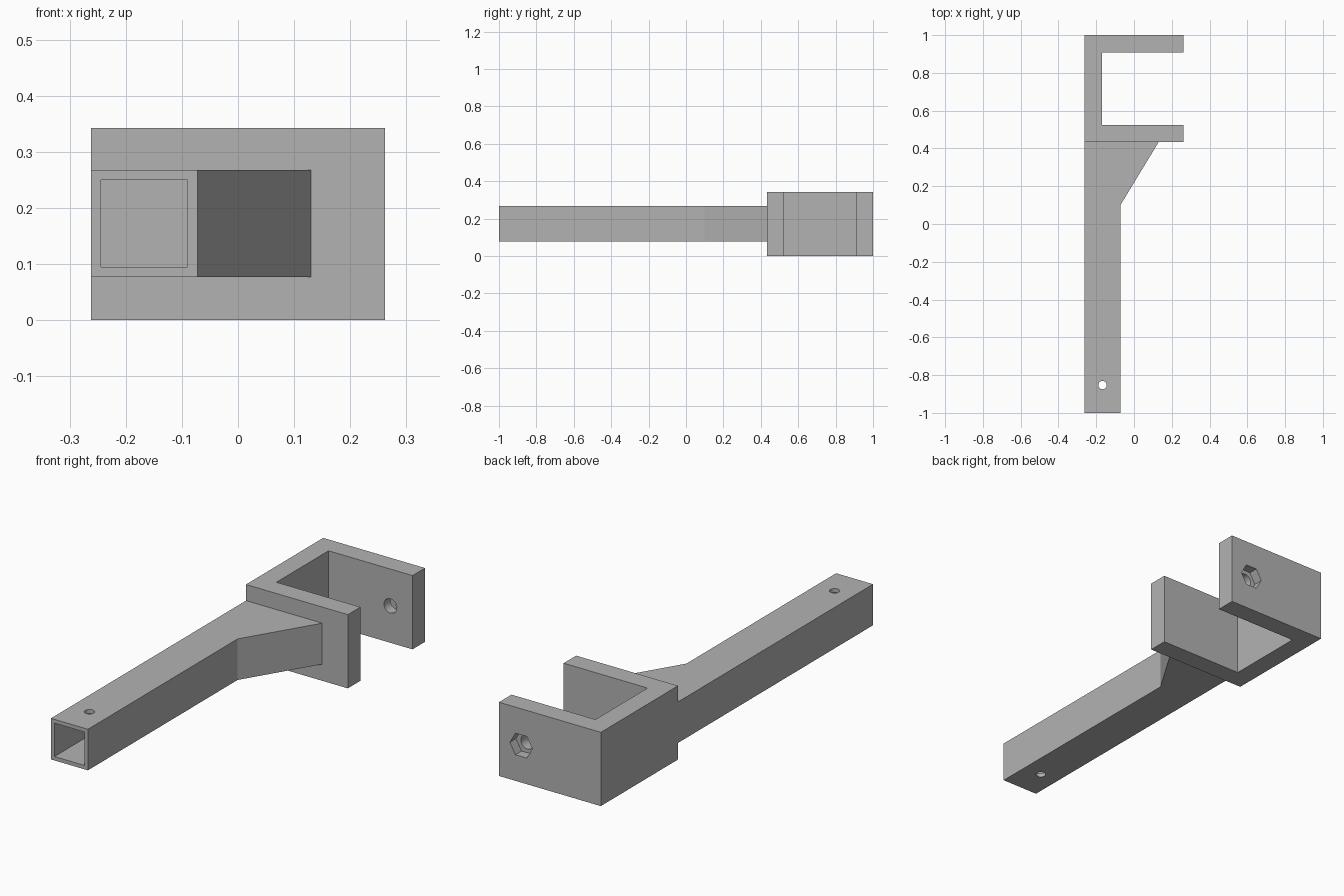
import bpy
import bmesh
import math
from mathutils import Matrix

cube = bpy.data.objects.get("Cube")
if cube:
    bpy.data.objects.remove(cube, do_unlink=True)

grey = bpy.data.materials.new("plain grey")
grey.use_nodes = True
GREY = (0.45, 0.45, 0.45, 1)
grey.diffuse_color = GREY
grey.node_tree.nodes["Principled BSDF"].inputs["Base Color"].default_value = GREY

LEFT, RIGHT = -0.262, 0.262      # bracket width
FRONT, BACK = 0.433, 1.0         # bracket depth
WALL, HEIGHT = 0.092, 0.343      # bracket wall and height
ARM_RIGHT, ARM_LOW, ARM_HIGH = -0.072, 0.077, 0.268
TUBE_WALL = 0.018
ARM_X = (LEFT + ARM_RIGHT) / 2


def add_mesh(name, bm):
    bmesh.ops.recalc_face_normals(bm, faces=bm.faces)
    mesh = bpy.data.meshes.new(name)
    bm.to_mesh(mesh)
    bm.free()
    mesh.materials.append(grey)
    obj = bpy.data.objects.new(name, mesh)
    bpy.context.collection.objects.link(obj)
    return obj


def extrude_profile(name, points, low, high):
    """Prism from a plan outline, between two heights."""
    bm = bmesh.new()
    face = bm.faces.new([bm.verts.new((x, y, low)) for x, y in points])
    made = bmesh.ops.extrude_face_region(bm, geom=[face])["geom"]
    verts = [v for v in made if isinstance(v, bmesh.types.BMVert)]
    bmesh.ops.translate(bm, verts=verts, vec=(0, 0, high - low))
    return add_mesh(name, bm)


def rod(name, sides, radius, length, centre, along_y=False):
    bm = bmesh.new()
    turn = Matrix.Rotation(math.pi / 2, 4, "X") if along_y else Matrix()
    # a corner of the polygon points along x
    bmesh.ops.create_cone(bm, cap_ends=True, segments=sides, radius1=radius,
                          radius2=radius, depth=length,
                          matrix=Matrix.Translation(centre) @ turn
                          @ Matrix.Rotation(math.pi / 2, 4, "Z"))
    return add_mesh(name, bm)


def combine(target, other, operation):
    """Apply a boolean and remove the helper."""
    other.hide_render = True
    mod = target.modifiers.new(operation.lower(), "BOOLEAN")
    mod.object, mod.operation, mod.solver = other, operation, "EXACT"
    bpy.context.view_layer.update()
    result = bpy.data.meshes.new_from_object(
        target.evaluated_get(bpy.context.evaluated_depsgraph_get()))
    target.modifiers.clear()
    target.data = result
    bpy.data.objects.remove(other, do_unlink=True)


# C-shaped clamp, open to the left side of the model
holder = extrude_profile("clamp_arm", [
    (LEFT, FRONT), (RIGHT, FRONT), (RIGHT, FRONT + WALL),
    (LEFT + WALL, FRONT + WALL), (LEFT + WALL, BACK - WALL),
    (RIGHT, BACK - WALL), (RIGHT, BACK), (LEFT, BACK)], 0, HEIGHT)

# Long arm with a sloping gusset, sunk slightly into the clamp
arm = extrude_profile("arm", [
    (LEFT, -1), (ARM_RIGHT, -1), (ARM_RIGHT, 0.1), (0.13, FRONT),
    (0.13, FRONT + 0.04), (LEFT, FRONT + 0.04)], ARM_LOW, ARM_HIGH)
combine(holder, arm, "UNION")

# Square hollow running up the arm
x0, x1 = LEFT + TUBE_WALL, ARM_RIGHT - TUBE_WALL
hollow = extrude_profile("hollow", [(x0, -1.1), (x1, -1.1), (x1, FRONT), (x0, FRONT)],
                         ARM_LOW + TUBE_WALL, ARM_HIGH - TUBE_WALL)
combine(holder, hollow, "DIFFERENCE")

# Pin hole through the arm, bolt hole and hexagonal nut pocket in the back wall
BOLT_X, BOLT_Z, POCKET = 0.148, HEIGHT / 2, 0.045
combine(holder, rod("pin_hole", 32, 0.022, 1, (ARM_X, -0.853, BOLT_Z)), "DIFFERENCE")
combine(holder, rod("bolt_hole", 32, 0.033, 0.3, (BOLT_X, BACK, BOLT_Z), True), "DIFFERENCE")
combine(holder, rod("nut_pocket", 6, 0.058, POCKET * 2, (BOLT_X, BACK, BOLT_Z), True), "DIFFERENCE")

# Smooth the holes, keep edges sharp
bpy.ops.object.select_all(action="DESELECT")
holder.select_set(True)
bpy.context.view_layer.objects.active = holder
bpy.ops.object.shade_smooth_by_angle(angle=math.radians(30))
